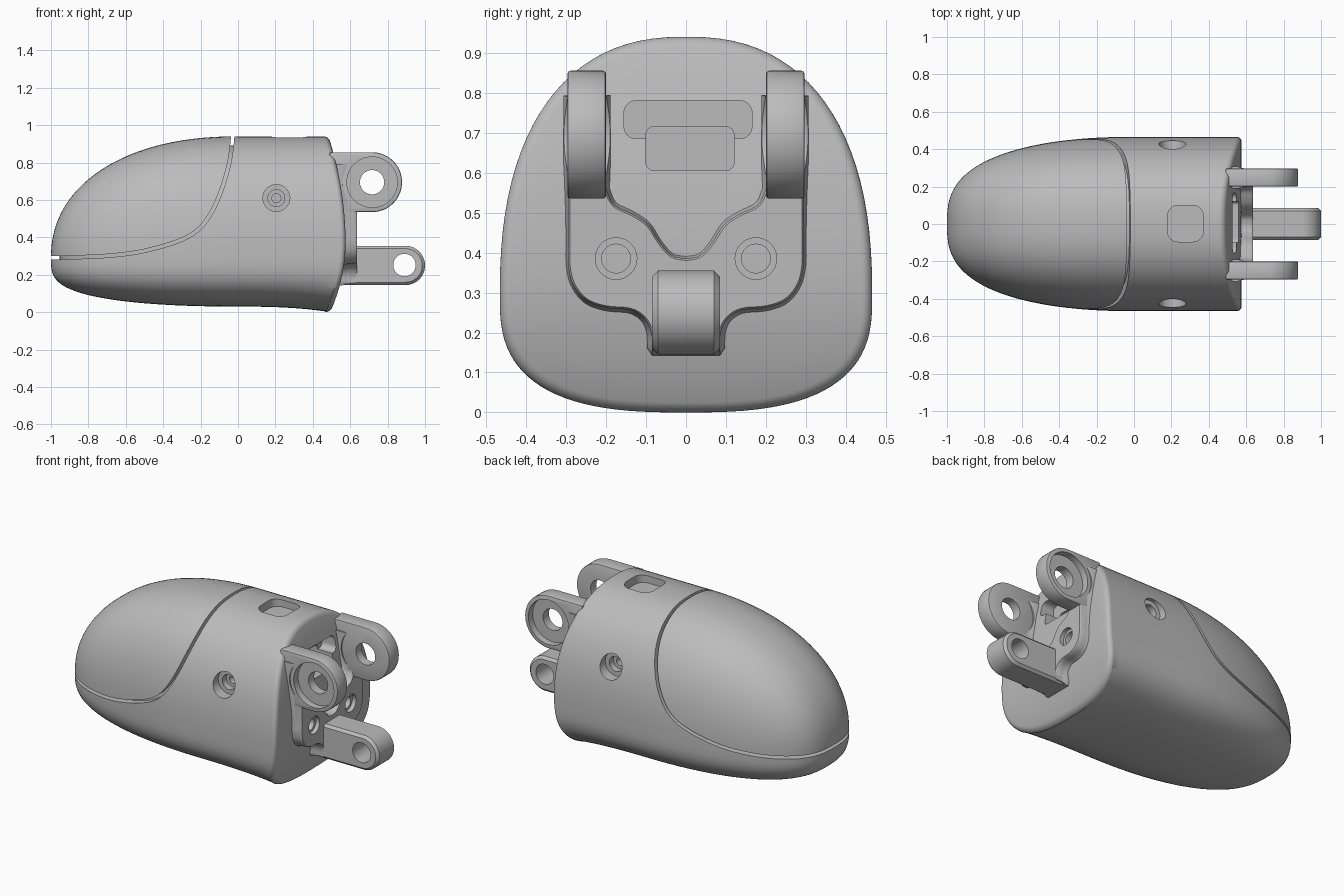
import bpy, bmesh, math
from mathutils import Vector

if "Cube" in bpy.data.objects:
    bpy.data.objects.remove(bpy.data.objects["Cube"])

grey = bpy.data.materials.new("light grey")
grey.diffuse_color = (0.5, 0.5, 0.5, 1)
grey.use_nodes = True
grey.node_tree.nodes["Principled BSDF"].inputs["Base Color"].default_value = grey.diffuse_color


def make(name, verts, faces):
    me = bpy.data.meshes.new(name)
    me.from_pydata(verts, [], faces)
    bm = bmesh.new()
    bm.from_mesh(me)
    bmesh.ops.recalc_face_normals(bm, faces=bm.faces[:])
    bm.to_mesh(me)
    bm.free()
    me.materials.append(grey)
    ob = bpy.data.objects.new(name, me)
    bpy.context.collection.objects.link(ob)
    return ob


def stack(name, layers, axis):
    """Join outlines [(height, points)] along an axis; caps both ends."""
    place = {'x': lambda a, b, h: (h, a, b), 'y': lambda a, b, h: (a, h, b),
             'z': lambda a, b, h: (a, b, h)}[axis]
    n = len(layers[0][1])
    verts = [place(a, b, h) for h, pts in layers for a, b in pts]
    faces = [(k * n + i, k * n + (i + 1) % n, (k + 1) * n + (i + 1) % n, (k + 1) * n + i)
             for k in range(len(layers) - 1) for i in range(n)]
    faces += [tuple(range(n)), tuple(range(len(verts) - n, len(verts)))]
    return make(name, verts, faces)


def prism(name, pts, axis, lo, hi):
    return stack(name, [(lo, pts), (hi, pts)], axis)


def circle(a, b, r, n=48):
    return [(a + r * math.cos(2 * math.pi * i / n), b + r * math.sin(2 * math.pi * i / n)) for i in range(n)]


def round_rect(a0, a1, b0, b1, r):
    pts = []
    for k, (a, b) in enumerate([(a1 - r, b1 - r), (a0 + r, b1 - r), (a0 + r, b0 + r), (a1 - r, b0 + r)]):
        for i in range(9):
            t = math.pi / 2 * (k + i / 8)
            pts.append((a + r * math.cos(t), b + r * math.sin(t)))
    return pts


def tongue(x0, cx, cz, r):
    arc = [(cx + r * math.cos(t), cz + r * math.sin(t))
           for t in [math.pi * (i / 32 - 0.5) for i in range(33)]]
    return arc + [(x0, cz + r), (x0, cz - r)]


def offset(pts, d, closed):
    out, n = [], len(pts)
    for i, p in enumerate(pts):
        a = pts[i - 1] if closed or i else p
        b = pts[(i + 1) % n] if closed or i < n - 1 else p
        t = (Vector(b) - Vector(a)).normalized()
        out.append((p[0] - t.y * d, p[1] + t.x * d))
    return out


def smooth(p, k=8):
    out = []
    for i in range(len(p) - 1):
        a, b, c, d = [Vector(p[min(max(j, 0), len(p) - 1)]) for j in range(i - 1, i + 3)]
        for j in range(k):
            t = j / k
            out.append(tuple(0.5 * (2 * b + (c - a) * t + (2 * a - 5 * b + 4 * c - d) * t * t
                                    + (3 * b - a - 3 * c + d) * t ** 3)))
    return out + [tuple(p[-1])]


def boolean(ob, cutters, op='DIFFERENCE'):
    bpy.context.view_layer.objects.active = ob
    for c in cutters:
        m = ob.modifiers.new("cut", 'BOOLEAN')
        m.operation, m.object, m.solver = op, c, 'EXACT'
        bpy.ops.object.modifier_apply(modifier=m.name)
    for c in cutters:
        bpy.data.objects.remove(c)


def bevel(ob, width, segments=2):
    bpy.context.view_layer.objects.active = ob
    m = ob.modifiers.new("edge", 'BEVEL')
    m.width, m.segments, m.limit_method, m.angle_limit = width, segments, 'ANGLE', math.radians(50)
    bpy.ops.object.modifier_apply(modifier=m.name)


# Body loft: egg-shaped nose, straight rear, bulging rear face
def rear_x(z):
    return 0.575 - (0.28 if z > 0.37 else 0.6) * (z - 0.37) ** 2


def section(s, inset=0, n=96):
    u = max(-s, 0)
    hw = 0.466 * (1 - u ** 2.2) ** 0.357 - inset
    up = 0.65 * (1 - u ** 2.2) ** 0.46 - inset
    dn = 0.26 * (1 - u ** 2.2) ** 0.286 + 0.03 * max(s, 0) ** 2.5 - inset
    pts = []
    for i in range(n):
        c, d = math.cos(2 * math.pi * i / n), math.sin(2 * math.pi * i / n)
        e = 2 / 2.38 if d > 0 else 2 / 2.75
        y = math.copysign(abs(c) ** e, c) * hw
        pts.append((y, 0.29 + math.copysign(abs(d) ** e, d) * (up if d > 0 else dn)))
    return pts


def body(name, smax=1.0, scale=(1, 1, 1)):
    n = 96
    rings = []
    for i in range(1, 49):
        s = -math.cos(math.pi / 2 * i / 48)
        rings.append([(s, y, z) for y, z in section(s)])
    for i in range(1, 12):
        s = min(0.95, smax) * i / 11
        rings.append([(s * rear_x(z), y, z) for y, z in section(s)])
    if smax >= 1:
        r = 0.025
        for i in range(7):
            a = math.pi / 2 * i / 6
            rings.append([(rear_x(z) - r * (1 - math.sin(a)), y, z)
                          for y, z in section(1, r * (1 - math.cos(a)))])
        for k in (0.85, 0.7, 0.55, 0.4, 0.25, 0.1):
            rings.append([(rear_x(0.45 + (z - 0.45) * k), y * k, 0.45 + (z - 0.45) * k)
                          for y, z in section(1, r)])
    verts = [(-1, 0, 0.29)] + [v for ring in rings for v in ring]
    verts = [(x * scale[0], y * scale[1], 0.45 + (z - 0.45) * scale[2]) for x, y, z in verts]
    faces = [(0, 1 + i, 1 + (i + 1) % n) for i in range(n)]
    for k in range(len(rings) - 1):
        a, b = 1 + k * n, 1 + (k + 1) * n
        faces += [(a + i, b + i, b + (i + 1) % n, a + (i + 1) % n) for i in range(n)]
    faces.append(tuple(range(len(verts) - n, len(verts))))
    return make(name, verts, faces)


# Seam between soft pad and shell
seam = smooth([(-1.3, 0.29), (-1.0, 0.291), (-0.69, 0.302), (-0.47, 0.335), (-0.26, 0.408), (-0.15, 0.52),
               (-0.07, 0.71), (-0.03, 0.92), (-0.015, 1.3)])


def pad_region(d):
    return prism("cutter", offset(seam, d, False) + [(-1.3, 1.3)], 'y', -0.7, 0.7)


pad = body("fingertip_pad")
boolean(pad, [pad_region(0.009)], 'INTERSECT')
core = body("inner_core", 0.2, (0.955, 0.91, 0.9))
shell = body("lower_shell")

# Shell cut-outs: seam, top window, side screw holes, rear slots
cuts = [pad_region(-0.009),
        prism("cutter", round_rect(0.18, 0.37, -0.095, 0.1, 0.055), 'z', 0.89, 1.1),
        prism("cutter", round_rect(-0.155, 0.165, 0.685, 0.78, 0.03), 'x', 0.45, 0.8),
        prism("cutter", round_rect(-0.1, 0.12, 0.605, 0.715, 0.02), 'x', 0.38, 0.8)]
for side in (-1, 1):
    for r, depth in ((0.072, 0.38), (0.045, 0.34), (0.024, 0.28)):
        lo, hi = sorted((side * depth, side * 0.6))
        cuts.append(prism("cutter", circle(0.205, 0.61, r), 'y', lo, hi))
boolean(shell, cuts)

# Rear bracket plate with a small flared foot
half = smooth([(0, 0.385), (0.035, 0.393), (0.065, 0.425), (0.095, 0.47), (0.135, 0.497), (0.18, 0.52),
               (0.2, 0.56)], 5)
half += [(0.2, 0.79), (0.295, 0.79)]
half += smooth([(0.295, 0.42), (0.295, 0.37), (0.283, 0.32), (0.25, 0.28), (0.2, 0.262), (0.14, 0.256),
                (0.105, 0.235), (0.087, 0.2), (0.085, 0.155)], 5)
outline = half + [(-y, z) for y, z in reversed(half[1:])]
plate = stack("bracket_plate", [(x, offset(outline, d, True)) for x, d in
              ((0.46, 0.012), (0.555, 0.012), (0.575, 0.005), (0.595, 0.0), (0.627, 0.0), (0.635, -0.005))], 'x')
cuts = []
for y in (-0.175, 0.175):
    cuts += [prism("cutter", circle(y, 0.385, 0.052), 'x', 0.61, 0.8),
             prism("cutter", circle(y, 0.385, 0.036), 'x', 0.56, 0.8)]
# Trim the plate back where only the lugs continue upward
boolean(plate, cuts)

# Upper pair of hinge lugs, cupped on the outside
lugs = []
for side, label in ((-1, "front"), (1, "back")):
    lo, hi = sorted((side * 0.2, side * 0.297))
    lug = prism(label + "_hinge_lug", tongue(0.49, 0.717, 0.695, 0.16), 'y', lo, hi)
    bevel(lug, 0.008)
    lo, hi = sorted((side * 0.255, side * 0.4))
    boolean(lug, [prism("cutter", circle(0.717, 0.695, 0.135, 64), 'y', lo, hi),
                  prism("cutter", circle(0.717, 0.695, 0.065), 'y', -0.5, 0.5)])
    lugs.append(lug)
# Keep the plate clear of the lug cups
boolean(plate, [prism("cutter", circle(0.717, 0.695, 0.158, 64), 'y', -0.5, 0.5)])

# Lower hinge tongue
tab = prism("lower_hinge_tongue", tongue(0.5, 0.895, 0.25, 0.105), 'y', -0.085, 0.085)
bevel(tab, 0.015, 1)
boolean(tab, [prism("cutter", circle(0.89, 0.252, 0.06), 'y', -0.5, 0.5)])

# Shading
bpy.ops.object.select_all(action='DESELECT')
for ob in [pad, core, shell, plate, tab] + lugs:
    ob.select_set(True)
bpy.context.view_layer.objects.active = shell
bpy.ops.object.shade_smooth_by_angle(angle=math.radians(32))
